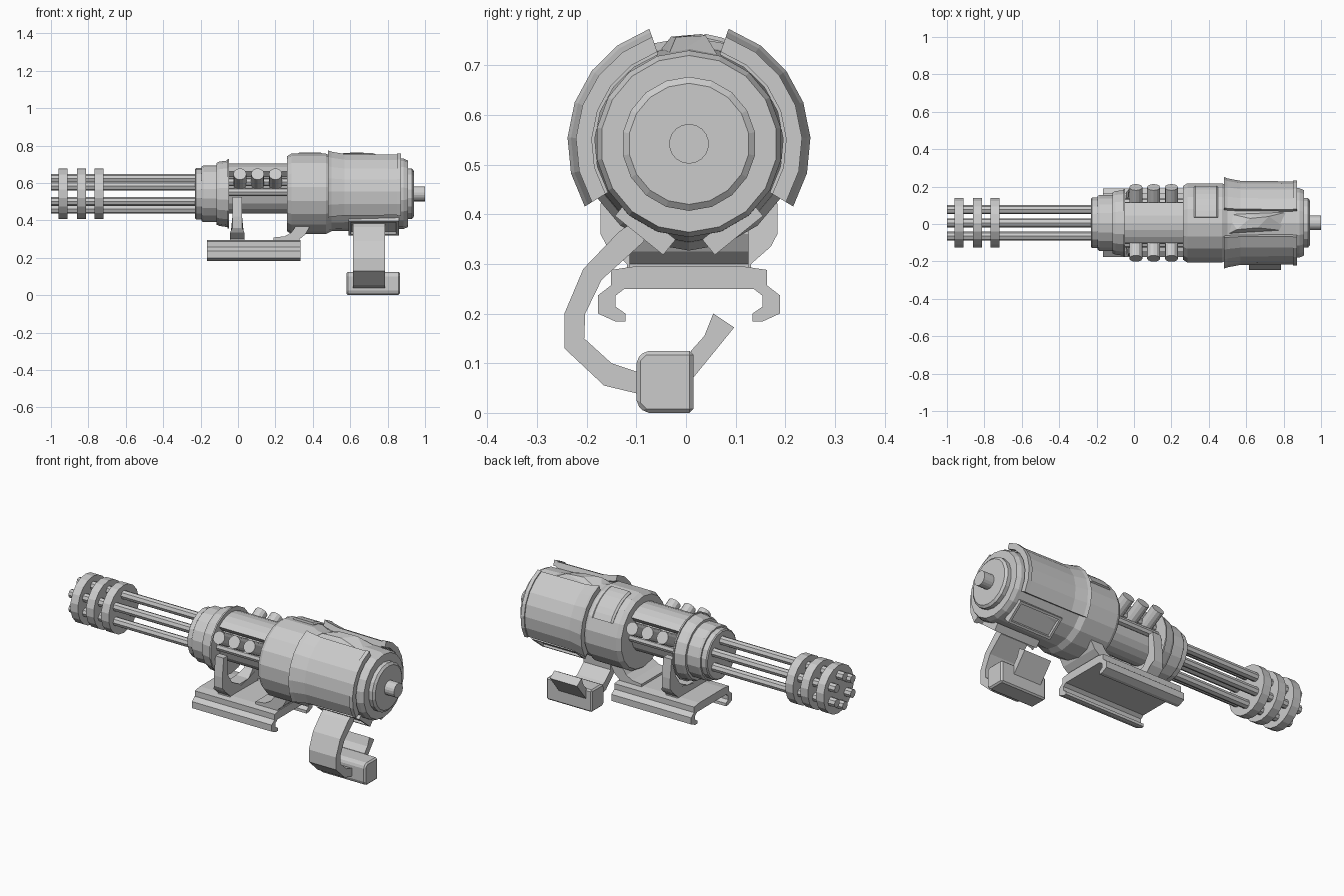
import bpy, bmesh
from math import sin, cos, pi, radians
from mathutils import Matrix, Vector

if "Cube" in bpy.data.objects:
    bpy.data.objects.remove(bpy.data.objects["Cube"])

AXIS = Vector((0, 0.006, 0.542))     # centre line of the barrels and drum

steel = bpy.data.materials.new("plain_grey")
steel.use_nodes = True
GREY = (0.6, 0.6, 0.6, 1)
steel.diffuse_color = GREY
steel.node_tree.nodes["Principled BSDF"].inputs["Base Color"].default_value = GREY


def finish(name, bm, bevel=0):
    bmesh.ops.recalc_face_normals(bm, faces=bm.faces)
    mesh = bpy.data.meshes.new(name)
    bm.to_mesh(mesh)
    bm.free()
    mesh.materials.append(steel)
    obj = bpy.data.objects.new(name, mesh)
    bpy.context.collection.objects.link(obj)
    if bevel:
        mod = obj.modifiers.new("chamfer", "BEVEL")
        mod.width, mod.segments = bevel, 1
    return obj


def polar(x, r, deg):
    a = radians(deg)
    return AXIS + Vector((x, r * cos(a), r * sin(a)))


def lathe(name, profile, sides=18):
    """Closed turned part along x from (x, radius) pairs."""
    bm = bmesh.new()
    rings = [[bm.verts.new(polar(x, r, 360 * (i + 0.5) / sides)) for i in range(sides)]
             for x, r in profile]
    for a, b in zip(rings, rings[1:]):
        for i in range(sides):
            j = (i + 1) % sides
            bm.faces.new((a[i], a[j], b[j], b[i]))
    bm.faces.new(rings[0])
    bm.faces.new(rings[-1])
    return finish(name, bm)


def shell(name, profile, start, end, thick, steps=6):
    """Curved plate around the axis, thickened inward."""
    bm = bmesh.new()
    angles = [start + (end - start) * i / steps for i in range(steps + 1)]
    outer = [[bm.verts.new(polar(x, r, a)) for a in angles] for x, r in profile]
    inner = [[bm.verts.new(polar(x, r - thick, a)) for a in angles] for x, r in profile]
    for a, b in zip(outer, outer[1:]):
        for i in range(steps):
            bm.faces.new((a[i], a[i + 1], b[i + 1], b[i]))
    for a, b in zip(inner, inner[1:]):
        for i in range(steps):
            bm.faces.new((a[i], a[i + 1], b[i + 1], b[i]))
    for k in (0, -1):
        for i in range(steps):
            bm.faces.new((outer[k][i], outer[k][i + 1], inner[k][i + 1], inner[k][i]))
        for i in range(len(profile) - 1):
            bm.faces.new((outer[i][k], outer[i + 1][k], inner[i + 1][k], inner[i][k]))
    return finish(name, bm)


def extrude(name, outline, lo, hi, axis="x", bevel=0):
    """Outline in (y, z) pushed along x, or in (x, z) pushed along y."""
    bm = bmesh.new()
    place = (lambda p, d: (d, p[0], p[1])) if axis == "x" else (lambda p, d: (p[0], d, p[1]))
    a = [bm.verts.new(place(p, lo)) for p in outline]
    b = [bm.verts.new(place(p, hi)) for p in outline]
    for i in range(len(a)):
        j = (i + 1) % len(a)
        bm.faces.new((a[i], a[j], b[j], b[i]))
    bm.faces.new(a)
    bm.faces.new(b)
    return finish(name, bm, bevel)


def rod(name, p, q, r, sides):
    bm = bmesh.new()
    d = q - p
    m = Matrix.Translation((p + q) / 2) @ d.to_track_quat("Z", "Y").to_matrix().to_4x4()
    bmesh.ops.create_cone(bm, cap_ends=True, segments=sides, radius1=r, radius2=r,
                          depth=d.length, matrix=m)
    return finish(name, bm)


def box(name, matrix, size, bevel=0):
    bm = bmesh.new()
    bmesh.ops.create_cube(bm, size=1, matrix=matrix @ Matrix.Diagonal((*size, 1)))
    return finish(name, bm, bevel)


def mirrored(half):
    """Complete a (y, z) outline across the centre plane."""
    c = AXIS.y
    return [(c + y, z) for y, z in half] + [(c - y, z) for y, z in reversed(half)]


# Rotating barrels and their clamp discs
for i in range(6):
    rod("barrel_%d" % i, polar(-1, 0.082, 60 * i + 30), polar(-0.2, 0.082, 60 * i + 30), 0.024, 8)
for i, x in enumerate((-0.96, -0.862, -0.768)):
    lathe("clamp_disc_%d" % i, [(x, 0.135), (x + 0.048, 0.135)])

# Stepped front collar
lathe("front_collar", [(-0.23, 0.13), (-0.225, 0.137), (-0.195, 0.137), (-0.195, 0.145),
                       (-0.185, 0.152), (-0.115, 0.152), (-0.115, 0.165), (-0.1, 0.172),
                       (-0.055, 0.178), (-0.055, 0.185), (-0.047, 0.185), (-0.047, 0.1)])

# Middle core, top cover and rails
lathe("middle_core", [(-0.06, 0.105), (0.3, 0.105)])
shell("top_cover", [(-0.06, 0.162), (0.3, 0.162)], 48, 132, 0.04)
for i, a in enumerate((5, 35, 145, 175)):
    rod("side_rail_%d" % i, polar(-0.06, 0.11, a), polar(0.3, 0.11, a), 0.022, 8)

# Angled canisters, three on each side
for side, a in (("left", 29), ("right", 151)):
    for i in range(3):
        x = 0.01 + 0.095 * i
        rod("canister_%s_%d" % (side, i), polar(x, 0.08, a), polar(x, 0.218, a), 0.035, 12)

# Rear drum, end cap and stub
lathe("drum", [(0.262, 0.16), (0.262, 0.2), (0.285, 0.215), (0.47, 0.215), (0.5, 0.2),
               (0.6, 0.198), (0.865, 0.188), (0.885, 0.188), (0.908, 0.178), (0.908, 0.135),
               (0.93, 0.135), (0.94, 0.122), (0.94, 0.04), (1, 0.04)])

# Side armour plates, flared at the front
plate = [(0.482, 0.245), (0.5, 0.238), (0.57, 0.225), (0.85, 0.222), (0.85, 0.228), (0.872, 0.228)]
shell("armour_plate_left", plate, -31, 71, 0.032)
shell("armour_plate_right", plate, 211, 109, 0.032)
shell("drum_hatch", [(0.32, 0.216), (0.33, 0.224), (0.44, 0.224), (0.45, 0.216)], 28, 82, 0.015)

# Faceted ridge along the top of the drum
bm = bmesh.new()
for x, y, z in ((0.49, -0.06, 0.72), (0.49, 0.06, 0.72), (0.84, 0.07, 0.71), (0.84, -0.04, 0.71),
                (0.55, -0.03, 0.758), (0.62, 0.03, 0.763), (0.72, 0.04, 0.76), (0.66, -0.02, 0.757)):
    bm.verts.new((x, y, z))
bmesh.ops.convex_hull(bm, input=bm.verts)
finish("top_ridge", bm)

# Framed pads under the drum
for side, s in (("left", 1), ("right", -1)):
    m = (Matrix.Translation((0.725, AXIS.y + s * 0.088, 0.373))
         @ Matrix.Rotation(s * radians(39), 4, "X"))
    pad = box("under_pad_" + side, m, (0.27, 0.125, 0.04))
    bm = bmesh.new()
    bm.from_mesh(pad.data)
    low = min(bm.faces, key=lambda f: f.normal.z)
    bmesh.ops.inset_region(bm, faces=[low], thickness=0.018, depth=0)
    bmesh.ops.inset_region(bm, faces=[low], thickness=0.004, depth=-0.012)
    bm.to_mesh(pad.data)
    bm.free()

# Mounting rail with hooked edges
rail = [(0.11, 0.295), (0.157, 0.288), (0.157, 0.257), (0.183, 0.237), (0.183, 0.2),
        (0.148, 0.184), (0.128, 0.184), (0.128, 0.2), (0.148, 0.214), (0.148, 0.236), (0.13, 0.25)]
extrude("mounting_rail", mirrored(rail), -0.165, 0.335)

# Yoke rising from the rail around the core
yoke = [(0.125, 0.28), (0.125, 0.3), (0.165, 0.335), (0.178, 0.36), (0.178, 0.42), (0.165, 0.525),
        (0.13, 0.525), (0.13, 0.42), (0.09, 0.36), (0.04, 0.335)]
yoke_obj = extrude("yoke", mirrored(yoke), -0.03, 0.022)
for v in yoke_obj.data.vertices:
    if v.co.z < 0.34:
        v.co.x += 0.012 if v.co.x > 0 else -0.012

# Curved rear bracket from rail to drum
bracket = [(0.19, 0.285), (0.33, 0.285), (0.33, 0.3), (0.36, 0.325), (0.38, 0.36), (0.38, 0.415),
           (0.31, 0.415), (0.31, 0.37), (0.285, 0.335), (0.25, 0.315), (0.19, 0.308)]
extrude("rear_bracket", bracket, AXIS.y - 0.12, AXIS.y + 0.12, "y")

# Hooked grip strap, grip block and thumb tab
strap = [(-0.085, 0.4), (-0.135, 0.365), (-0.207, 0.29), (-0.245, 0.2), (-0.245, 0.13),
         (-0.165, 0.055), (-0.09, 0.037), (-0.09, 0.08), (-0.15, 0.1), (-0.205, 0.15),
         (-0.203, 0.2), (-0.17, 0.268), (-0.085, 0.345)]
extrude("grip_strap", strap, 0.615, 0.785)
block = [(-0.1, 0.018), (-0.083, 0), (0.015, 0), (0.015, 0.125), (-0.083, 0.125), (-0.1, 0.108)]
extrude("grip_block", block, 0.58, 0.865, bevel=0.008)
tab = [(0.01, 0.065), (0.097, 0.172), (0.055, 0.2), (0.037, 0.155), (0.01, 0.125)]
extrude("thumb_tab", tab, 0.615, 0.785)
